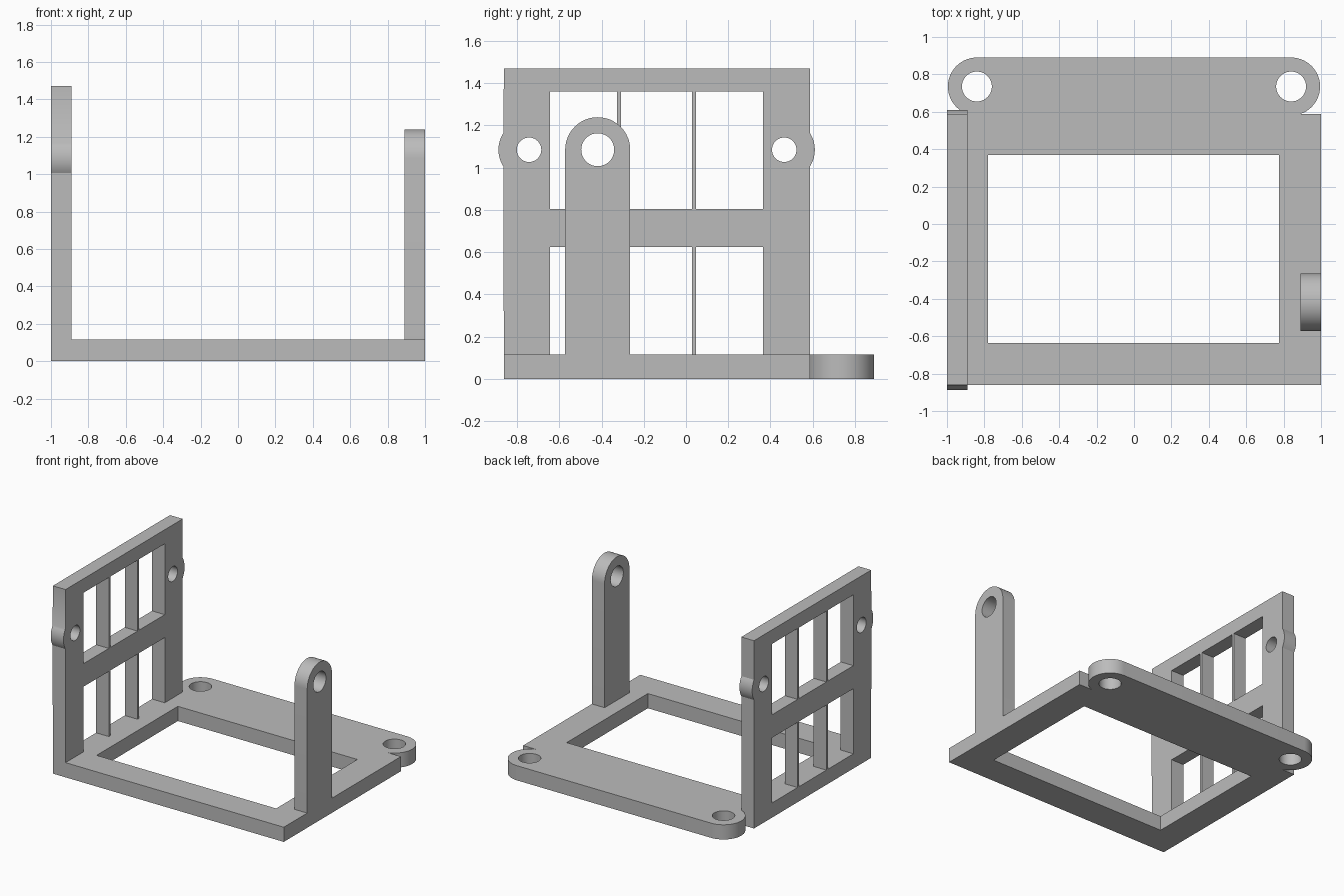
import bpy, bmesh
from math import cos, sin, radians
from mathutils import Matrix

cube = bpy.data.objects.get("Cube")
if cube:
    bpy.data.objects.remove(cube, do_unlink=True)

grey = bpy.data.materials.new("light grey")
grey.use_nodes = True
colour = (0.5, 0.5, 0.5, 1)
grey.diffuse_color = colour
grey.node_tree.nodes["Principled BSDF"].inputs["Base Color"].default_value = colour


def arc(cx, cy, r, start, end, steps=24):
    angles = [radians(start + (end - start) * i / steps) for i in range(steps + 1)]
    return [(cx + r * cos(a), cy + r * sin(a)) for a in angles]


def circle(cx, cy, r):
    return arc(cx, cy, r, 0, 360, 40)[:-1]


def rect(x0, x1, y0, y1):
    return [(x0, y0), (x1, y0), (x1, y1), (x0, y1)]


def plate(name, loops, thickness, matrix):
    """Extrude an outline with holes symmetrically about its plane."""
    curve = bpy.data.curves.new(name + "_profile", "CURVE")
    curve.dimensions = "2D"
    curve.fill_mode = "BOTH"
    curve.extrude = thickness / 2
    for loop in loops:
        spline = curve.splines.new("POLY")
        spline.points.add(len(loop) - 1)
        for point, (x, y) in zip(spline.points, loop):
            point.co = (x, y, 0, 1)
        spline.use_cyclic_u = True
    helper = bpy.data.objects.new(name + "_profile", curve)
    bpy.context.collection.objects.link(helper)
    graph = bpy.context.evaluated_depsgraph_get()
    mesh = bpy.data.meshes.new_from_object(helper.evaluated_get(graph))
    bpy.data.objects.remove(helper, do_unlink=True)
    bm = bmesh.new()
    bm.from_mesh(mesh)
    bmesh.ops.remove_doubles(bm, verts=bm.verts, dist=0.0001)
    bmesh.ops.recalc_face_normals(bm, faces=bm.faces)
    bm.transform(matrix)
    bm.to_mesh(mesh)
    bm.free()
    mesh.name = name
    mesh.materials.clear()
    mesh.materials.append(grey)
    part = bpy.data.objects.new(name, mesh)
    bpy.context.collection.objects.link(part)
    bpy.ops.object.select_all(action="DESELECT")
    part.select_set(True)
    bpy.context.view_layer.objects.active = part
    bpy.ops.object.shade_smooth_by_angle(angle=radians(30))
    return part


def upright(x):
    # Profile axes become y and z, extrusion runs along x
    return Matrix(((0, 0, 1, x), (1, 0, 0, 0), (0, 1, 0, 0), (0, 0, 0, 1)))


# Base frame with two rounded mounting ears at the back
thick = 0.115
wall = 0.11
front, back = -0.862, 0.587
inner = wall - 1
ear_x, ear_y = 0.84, 0.735
outline = [(inner, front), (1, front), (1, back)]
outline += arc(ear_x, ear_y, 0.155, -72, 90)
outline += arc(-ear_x, ear_y, 0.155, 90, 252)
outline += [(inner, back)]
base_holes = [rect(-0.78, 0.775, -0.635, 0.37)]
base_holes += [circle(s * ear_x, ear_y, 0.08) for s in (-1, 1)]
plate("base_frame", [outline] + base_holes, thick, Matrix.Translation((0, 0, thick / 2)))

# Side wall: two rows of windows split by thin bars, bulging round the bolt holes
hole_z = 1.085
top = 1.47
outline = [(front, 0), (back, 0)]
outline += arc(0.465, hole_z, 0.145, -33, 33, 12)
outline += [(back, top), (front, top)]
outline += arc(-0.743, hole_z, 0.145, 147, 213, 12)
columns = [(-0.643, -0.327), (-0.308, 0.028), (0.048, 0.365)]
rows = [(thick, 0.625), (0.805, 1.36)]
windows = [rect(*c, *r) for c in columns for r in rows]
bolts = [circle(y, hole_z, 0.058) for y in (-0.743, 0.465)]
plate("window_wall", [outline] + windows + bolts, wall, upright(wall / 2 - 1))

# Single upright post with a rounded, drilled end
post_y, post_r = -0.418, 0.154
outline = [(post_y - post_r, thick), (post_y + post_r, thick)]
outline += arc(post_y, hole_z, post_r, 0, 180)
plate("pivot_post", [outline, circle(post_y, hole_z, 0.078)], wall, upright(1 - wall / 2))
